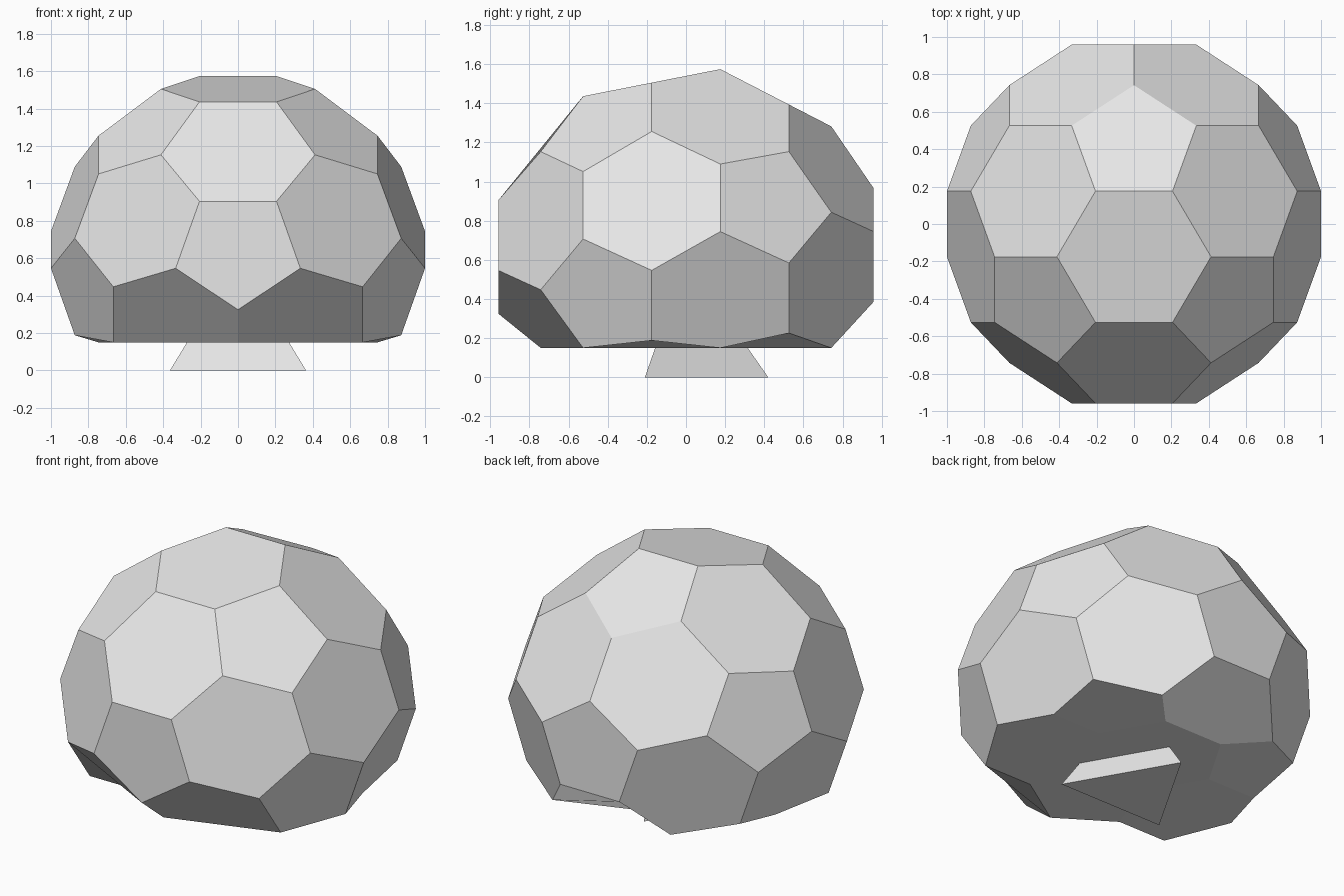
import bpy, bmesh
from math import sin, cos, radians, sqrt
from mathutils import Vector

default = bpy.data.objects.get("Cube")
if default:
    bpy.data.objects.remove(default, do_unlink=True)

# Single pale grey material
grey = bpy.data.materials.new("pale_grey")
grey.use_nodes = True
grey.diffuse_color = (0.8, 0.8, 0.8, 1)
grey.node_tree.nodes["Principled BSDF"].inputs["Base Color"].default_value = (0.8, 0.8, 0.8, 1)

EDGE = 0.412     # side of each pentagon and hexagon
FLOOR = 0.15     # flattened underside


def add_object(name, bm):
    bmesh.ops.recalc_face_normals(bm, faces=bm.faces)
    mesh = bpy.data.meshes.new(name)
    bm.to_mesh(mesh)
    bm.free()
    mesh.materials.append(grey)
    obj = bpy.data.objects.new(name, mesh)
    bpy.context.collection.objects.link(obj)
    return obj


def icosahedron_corners(radius):
    """Corners with poles at front and back."""
    corners = []
    for side, start in ((-1, -90), (1, 90)):
        corners.append(Vector((0, side, 0)) * radius)
        for k in range(5):
            a = radians(start + 72 * k)
            corners.append(Vector((2 * cos(a), side, 2 * sin(a))) * radius / sqrt(5))
    return corners


def settle(height):
    """Slightly squash the middle, then flatten the underside."""
    steps = ((-1.1, -0.36), (0.35, 0.965), (0.464, 1.055), (0.68, 1.26), (1.0, 1.59))
    for (a, za), (b, zb) in zip(steps, steps[1:]):
        if height <= b:
            return max(FLOOR, za + (zb - za) * (height - a) / (b - a))
    return steps[-1][1]


# Ball of pentagons and hexagons: cut every icosahedron edge at its thirds
corners = icosahedron_corners(3 * EDGE * 0.95106)
bm = bmesh.new()
for a in corners:
    for b in corners:
        if a is not b and (a - b).length < 3.1 * EDGE:
            bm.verts.new((2 * a + b) / 3)
bmesh.ops.convex_hull(bm, input=bm.verts)
bmesh.ops.dissolve_limit(bm, angle_limit=radians(2), verts=bm.verts, edges=bm.edges)
for v in bm.verts:
    v.co.z = settle(v.co.z)
add_object("faceted_ball", bm)

# Three-sided tapered foot, one corner pointing back
bm = bmesh.new()
rings = []
for radius, z in ((0.42, 0), (0.29, 0.186)):
    rings.append([bm.verts.new((radius * cos(radians(90 + 120 * k)),
                                radius * sin(radians(90 + 120 * k)), z)) for k in range(3)])
for ring in rings:
    bm.faces.new(ring)
for k in range(3):
    n = (k + 1) % 3
    bm.faces.new((rings[0][k], rings[0][n], rings[1][n], rings[1][k]))
add_object("triangular_foot", bm)
